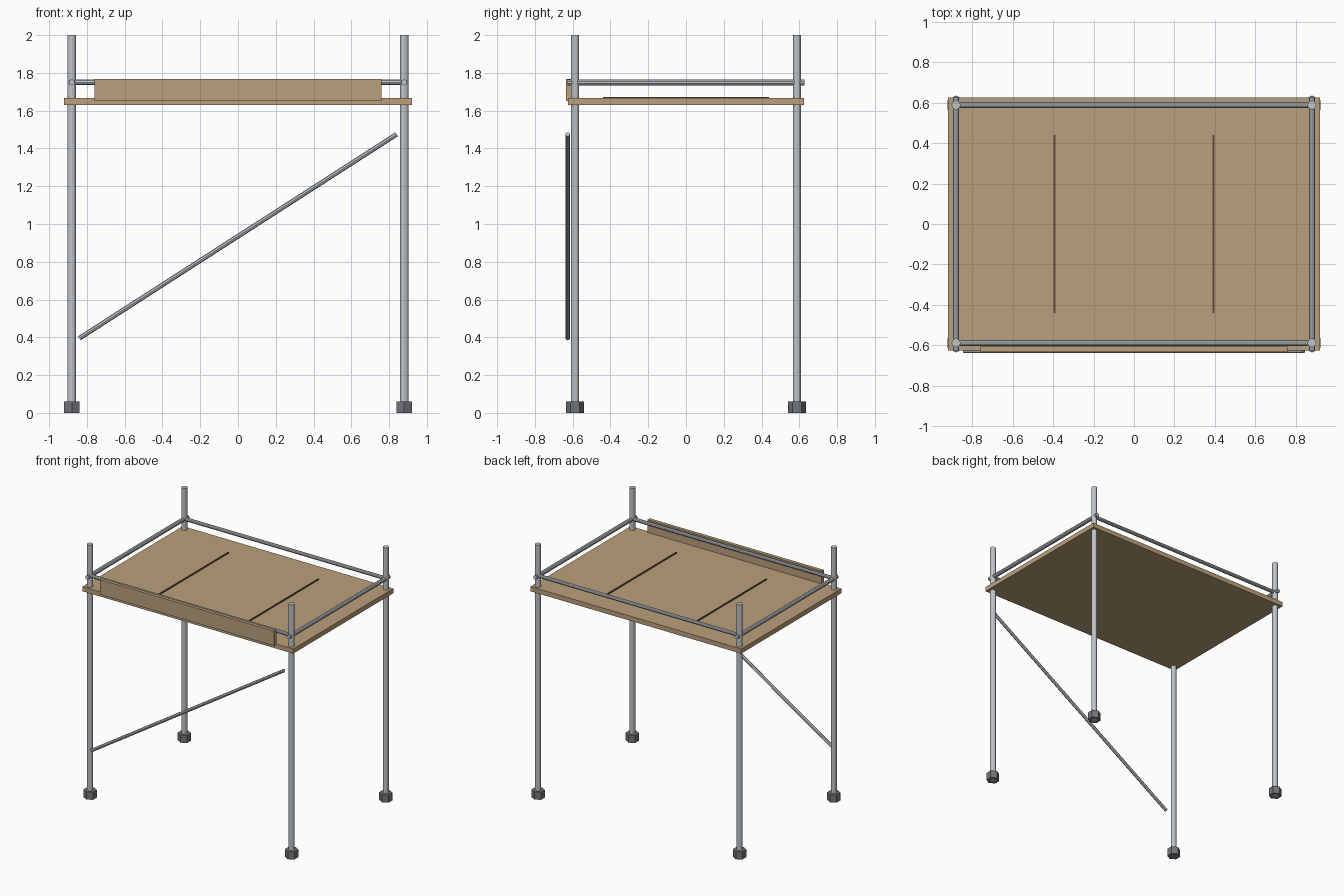
import bpy
from mathutils import Vector

if "Cube" in bpy.data.objects:
    bpy.data.objects.remove(bpy.data.objects["Cube"])


def material(name, rgb):
    m = bpy.data.materials.new(name)
    m.diffuse_color = (*rgb, 1)
    m.use_nodes = True
    m.node_tree.nodes["Principled BSDF"].inputs["Base Color"].default_value = m.diffuse_color
    return m


STEEL = material("steel", (0.52, 0.55, 0.58))
DARK = material("dark_steel", (0.17, 0.18, 0.19))
WOOD = material("plywood", (0.50, 0.35, 0.20))
GAP = material("gap_brown", (0.12, 0.07, 0.04))


def box(name, lo, hi, mat):
    lo, hi = Vector(lo), Vector(hi)
    bpy.ops.mesh.primitive_cube_add(size=1, location=(lo + hi) / 2)
    ob = bpy.context.object
    ob.name = name
    ob.scale = hi - lo
    ob.data.materials.append(mat)


def tube(name, a, b, r, mat, sides=12):
    a, b = Vector(a), Vector(b)
    bpy.ops.mesh.primitive_cylinder_add(
        vertices=sides, radius=r, depth=(b - a).length, location=(a + b) / 2)
    ob = bpy.context.object
    ob.name = name
    ob.rotation_mode = 'QUATERNION'
    ob.rotation_quaternion = Vector((0, 0, 1)).rotation_difference(b - a)
    ob.data.materials.append(mat)


PX, PY, RAIL_Z = 0.88, 0.588, 1.75

# upright posts with hexagonal feet
for sx, h in ((-1, "left"), (1, "right")):
    for sy, v in ((-1, "front"), (1, "back")):
        x, y = sx * PX, sy * PY
        tube(f"{v}_{h}_post", (x, y, 0), (x, y, 2), 0.022, STEEL)
        tube(f"{v}_{h}_foot", (x, y, 0), (x, y, 0.06), 0.048, DARK, 6)

# deck, board seams and front toe board
box("deck", (-0.92, -0.625, 1.63), (0.92, 0.625, 1.667), WOOD)
for sx, h in ((-1, "left"), (1, "right")):
    x = sx * 0.393
    box(f"{h}_deck_seam", (x - 0.006, -0.44, 1.66), (x + 0.006, 0.44, 1.673), GAP)
box("toe_board", (-0.76, -0.634, 1.65), (0.76, -0.607, 1.768), WOOD)

# guard rails
for sy, v in ((-1, "front"), (1, "back")):
    tube(f"{v}_rail", (-0.89, sy * PY, RAIL_Z), (0.89, sy * PY, RAIL_Z), 0.0145, STEEL, 10)
for sx, h in ((-1, "left"), (1, "right")):
    tube(f"{h}_rail", (sx * PX, -0.627, RAIL_Z), (sx * PX, 0.627, RAIL_Z), 0.016, STEEL, 10)

# diagonal front brace
tube("front_brace", (-0.84, -0.626, 0.395), (0.84, -0.626, 1.475), 0.0125, STEEL, 8)
